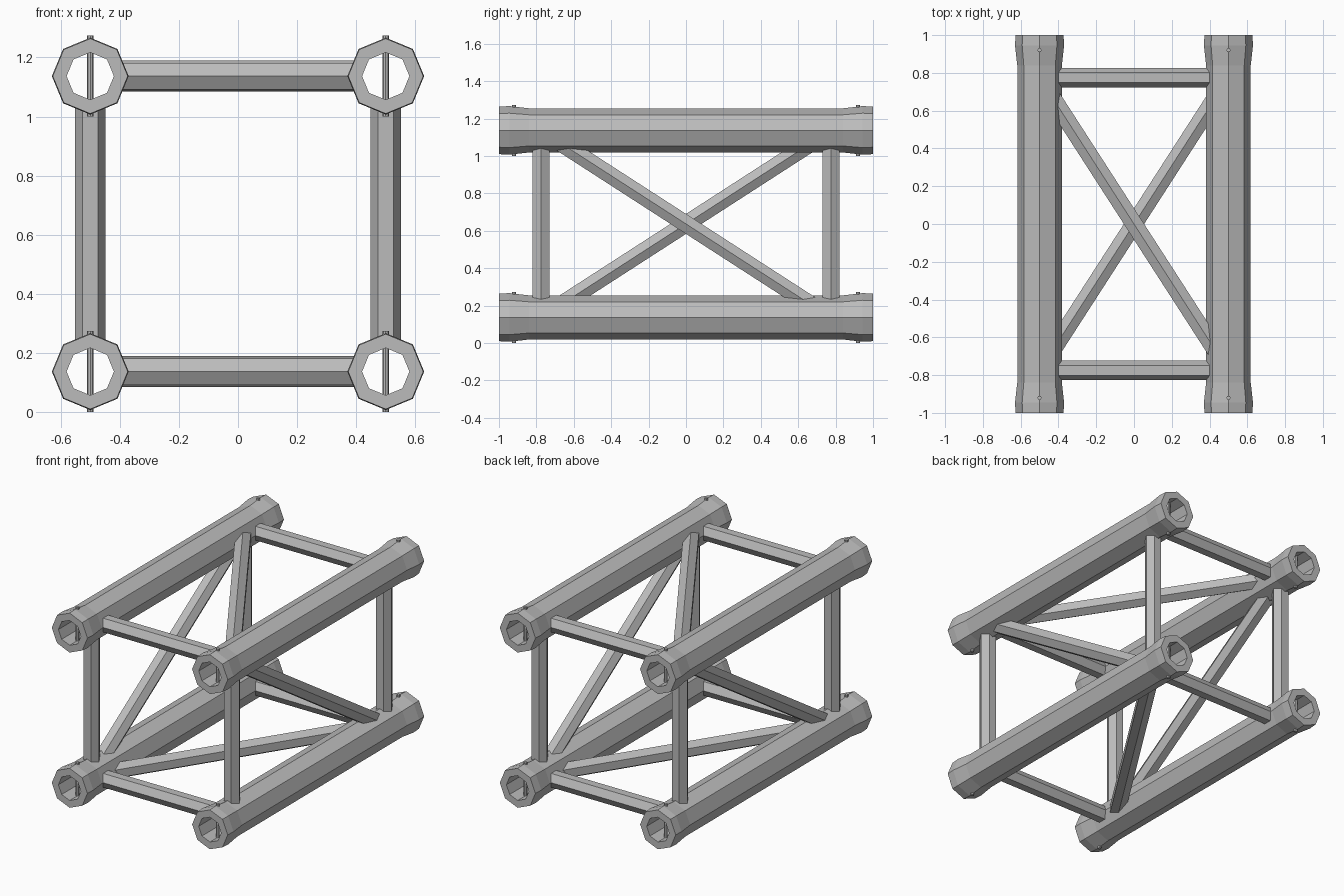
import bpy
import bmesh
from math import cos, sin, pi
from mathutils import Vector

cube = bpy.data.objects.get("Cube")
if cube:
    bpy.data.objects.remove(cube, do_unlink=True)

LOW, HIGH = 0.137, 1.137      # heights of the chord tubes
MID = (LOW + HIGH) / 2
SIDE = 0.5                    # chord tubes sit at x = +-SIDE
BAY = 0.775                   # crossbars and posts sit at y = +-BAY

metal = bpy.data.materials.new("aluminium_grey")
metal.use_nodes = True
grey = (0.5, 0.5, 0.5, 1)
metal.diffuse_color = grey
metal.node_tree.nodes["Principled BSDF"].inputs["Base Color"].default_value = grey


def finish(bm, name):
    bmesh.ops.recalc_face_normals(bm, faces=bm.faces)
    mesh = bpy.data.meshes.new(name)
    bm.to_mesh(mesh)
    bm.free()
    mesh.materials.append(metal)
    obj = bpy.data.objects.new(name, mesh)
    bpy.context.collection.objects.link(obj)


def tube(name, x, z, sides=8):
    """Hollow octagonal chord with flared ends, lathed around y."""
    half = [(1, 0.08), (1, 0.127), (0.945, 0.13), (0.84, 0.118)]
    profile = half + [(-y, r) for y, r in reversed(half)]
    bm = bmesh.new()
    rings = []
    for i in range(sides):
        a = 2 * pi * i / sides
        rings.append([bm.verts.new((x + r * cos(a), y, z + r * sin(a)))
                      for y, r in profile])
    for i, ring in enumerate(rings):
        for j in range(len(profile)):
            bm.faces.new((ring[j - 1], ring[j], rings[i - 1][j], rings[i - 1][j - 1]))
    finish(bm, name)


def bar(name, centre, direction, ridge, axis, radius=0.052, reach=0.41):
    """Hexagonal bar; ends cut square to the axis, one ridge facing a given way."""
    centre, u = Vector(centre), Vector(ridge)
    d = Vector(direction).normalized()
    v = d.cross(u)
    bm = bmesh.new()
    ends = []
    for s in (-1, 1):
        ring = []
        for i in range(6):
            o = radius * (cos(i * pi / 3) * u + sin(i * pi / 3) * v)
            ring.append(bm.verts.new(centre + o + d * ((s * reach - o[axis]) / d[axis])))
        bm.faces.new(ring)
        ends.append(ring)
    a, b = ends
    for i in range(6):
        bm.faces.new((a[i - 1], a[i], b[i], b[i - 1]))
    finish(bm, name)


def pin(name, x, y, z):
    """Thin locking pin through a tube end."""
    bm = bmesh.new()
    bmesh.ops.create_cone(bm, cap_ends=True, segments=8, radius1=0.011,
                          radius2=0.011, depth=2 * LOW)
    bmesh.ops.translate(bm, verts=bm.verts, vec=(x, y, z))
    finish(bm, name)


X, Y, Z = Vector((1, 0, 0)), Vector((0, 1, 0)), Vector((0, 0, 1))
levels = (("lower", LOW, 1), ("upper", HIGH, -1))
flanks = (("right", -SIDE, 1), ("left", SIDE, -1))
ends = (("front", -BAY), ("back", BAY))

# Chord tubes and their pins
for level, z, _ in levels:
    for flank, x, _ in flanks:
        tube(f"{level}_{flank}_tube", x, z)
        for end, y in ends:
            pin(f"{level}_{flank}_{end}_pin", x, 0.92 if y > 0 else -0.92, z)

# Crossbars and one diagonal brace on the top and bottom
for level, z, s in levels:
    for end, y in ends:
        bar(f"{level}_{end}_crossbar", (0, y, z), X, Y, 0)
    bar(f"{level}_diagonal", (0, 0, z), SIDE * X + s * BAY * Y, Z, 0)

# Posts and one diagonal brace on each flank
for flank, x, s in flanks:
    for end, y in ends:
        bar(f"{flank}_{end}_post", (x, y, MID), Z, X, 2)
    bar(f"{flank}_diagonal", (x, 0, MID), SIDE * Z + s * BAY * Y, X, 2)
